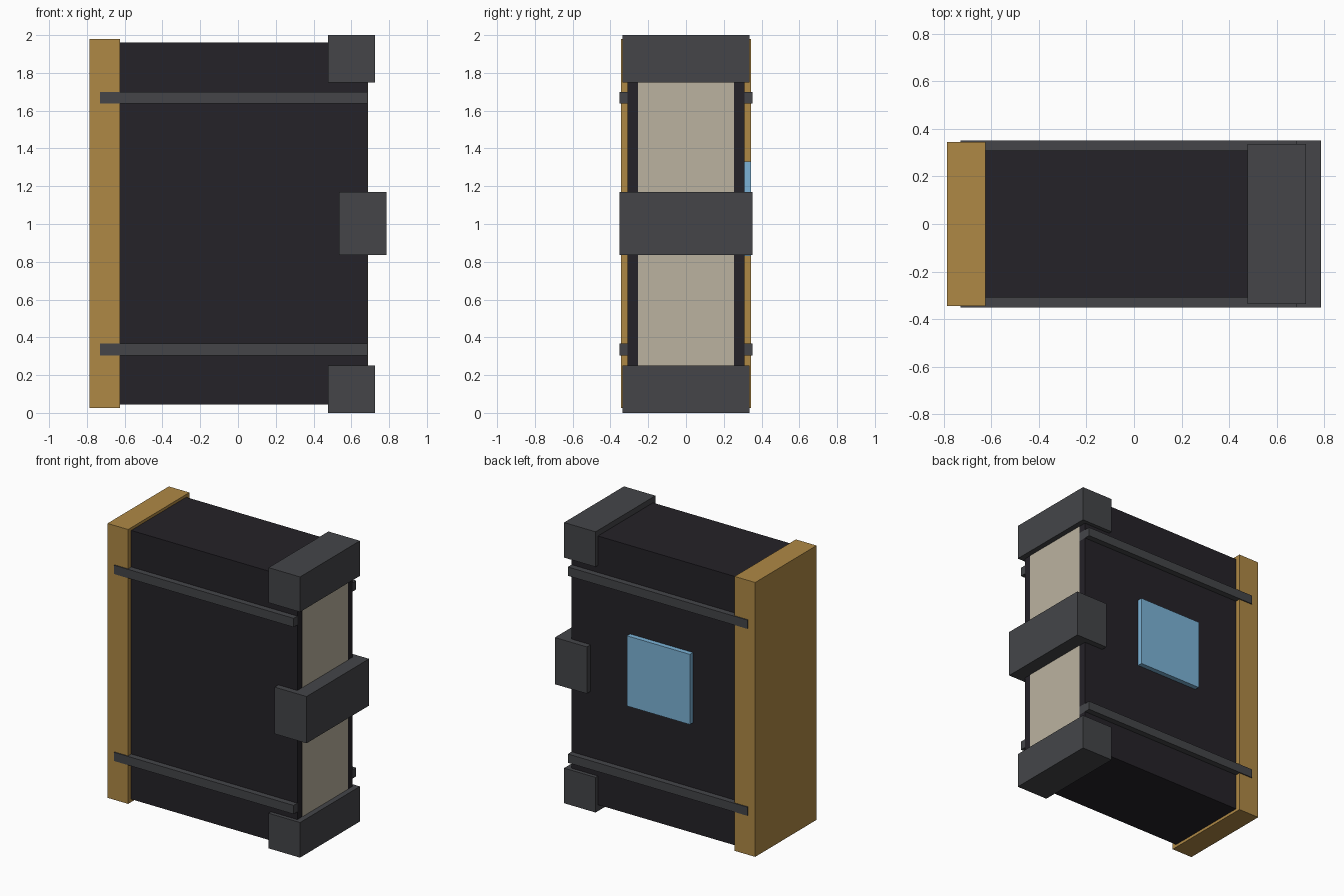
import bpy

if "Cube" in bpy.data.objects:
    bpy.data.objects.remove(bpy.data.objects["Cube"])


def material(name, rgb):
    m = bpy.data.materials.new(name)
    m.diffuse_color = (*rgb, 1)
    m.use_nodes = True
    m.node_tree.nodes["Principled BSDF"].inputs["Base Color"].default_value = m.diffuse_color
    return m


def box(name, x, y, z, mat):
    """Box from (min, max) ranges on each axis."""
    bpy.ops.mesh.primitive_cube_add(size=1, location=[sum(r) / 2 for r in (x, y, z)])
    ob = bpy.context.object
    ob.name = name
    ob.scale = [r[1] - r[0] for r in (x, y, z)]
    bpy.ops.object.transform_apply(location=False, rotation=False, scale=True)
    ob.data.materials.append(mat)
    return ob


leather = material("dark_leather", (0.018, 0.016, 0.021))
brass = material("brass", (0.43, 0.25, 0.06))
iron = material("iron", (0.058, 0.06, 0.066))
paper = material("paper", (0.5, 0.45, 0.35))
blue = material("blue_panel", (0.2, 0.45, 0.68))

# Book body, spine and page block
box("cover", (-0.73, 0.685), (-0.31, 0.31), (0.045, 1.96), leather)
box("spine", (-0.787, -0.625), (-0.345, 0.345), (0.025, 1.98), brass)
box("pages", (-0.6, 0.687), (-0.255, 0.255), (0.1, 1.9), paper)

# Straps and corner guards, at bottom and top
for side, strap_z, guard_z in (("lower", (0.305, 0.367), (0, 0.25)),
                               ("upper", (1.637, 1.70), (1.75, 2.0))):
    box(side + "_strap", (-0.73, 0.685), (-0.352, 0.352), strap_z, iron)
    box(side + "_corner_guard", (0.477, 0.725), (-0.337, 0.337), guard_z, iron)

# Clasp around the fore edge
box("clasp", (0.535, 0.787), (-0.352, 0.352), (0.837, 1.17), iron)

# Inlaid panel on the back cover
box("back_panel", (-0.272, 0.225), (0.29, 0.345), (0.83, 1.33), blue)
